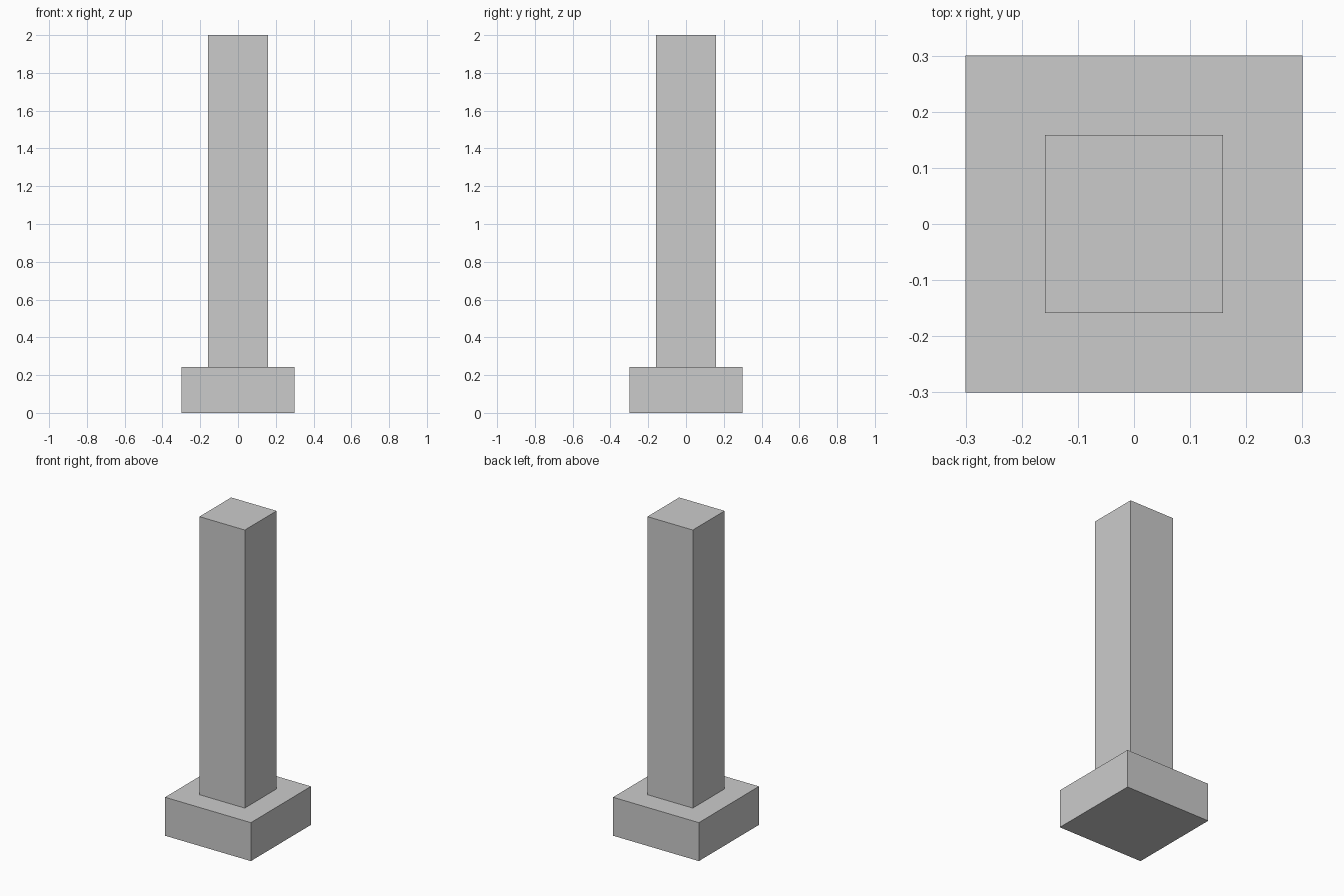
import bpy

if "Cube" in bpy.data.objects:
    bpy.data.objects.remove(bpy.data.objects["Cube"])


def box(name, width, z0, z1):
    """Square block centred on the z axis, spanning z0 to z1."""
    bpy.ops.mesh.primitive_cube_add(size=1, location=(0, 0, (z0 + z1) / 2))
    obj = bpy.context.object
    obj.name = name
    obj.scale = (width, width, z1 - z0)
    bpy.ops.object.transform_apply(location=False, rotation=False, scale=True)
    return obj


BASE_TOP = 0.243

# Wide square footing
box("base", 0.6, 0, BASE_TOP)

# Tall square shaft standing on the footing
box("pillar", 0.317, BASE_TOP, 2.0)
